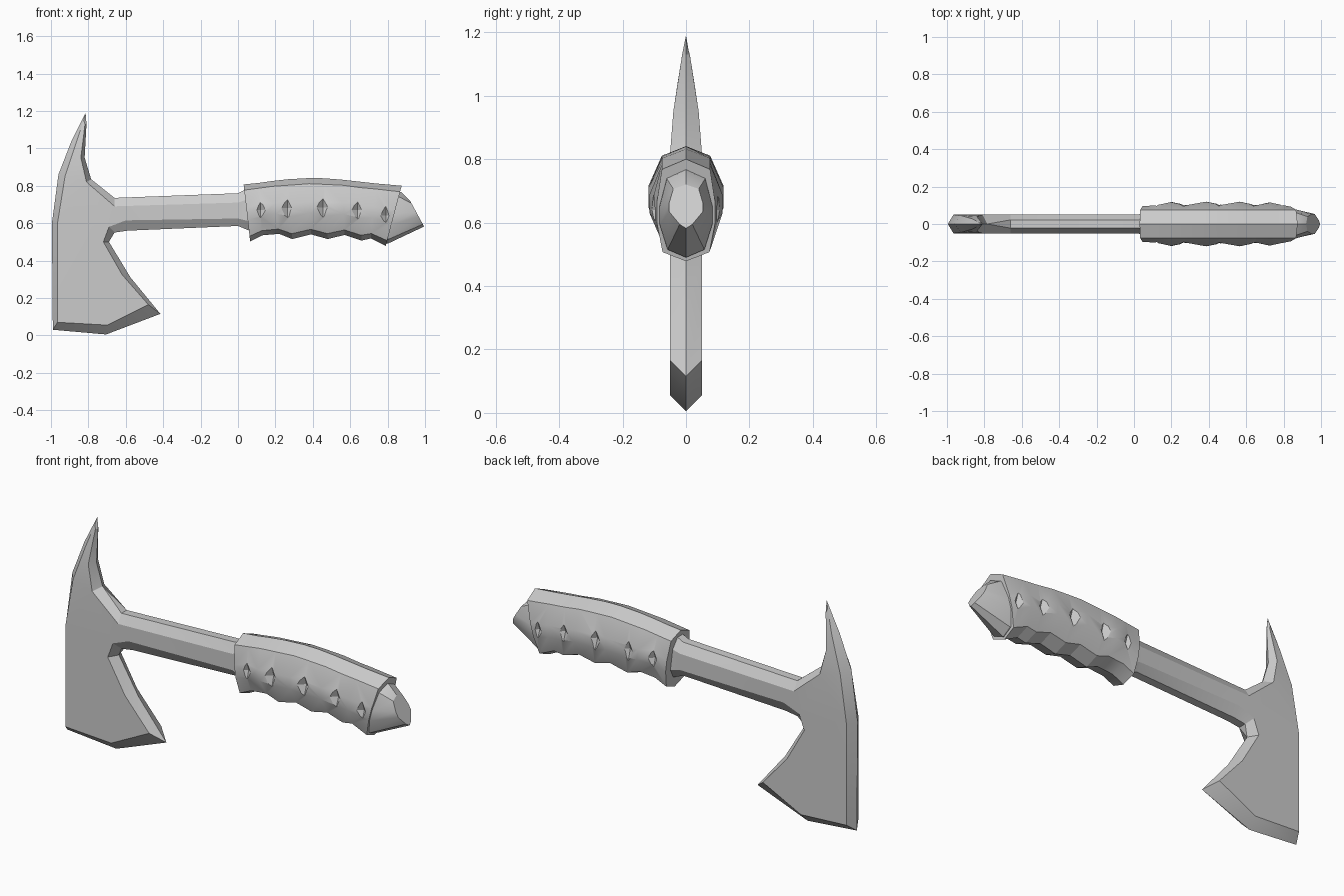
import bpy, bmesh, math
from mathutils import Matrix, Vector

if "Cube" in bpy.data.objects:
    bpy.data.objects.remove(bpy.data.objects["Cube"])


def finish(name, bm, angle=28):
    bmesh.ops.remove_doubles(bm, verts=bm.verts, dist=1e-4)
    bmesh.ops.triangulate(bm, faces=[f for f in bm.faces if len(f.verts) > 4])
    bmesh.ops.recalc_face_normals(bm, faces=bm.faces)
    me = bpy.data.meshes.new(name)
    bm.to_mesh(me)
    bm.free()
    ob = bpy.data.objects.new(name, me)
    bpy.context.collection.objects.link(ob)
    bpy.ops.object.select_all(action='DESELECT')
    ob.select_set(True)
    bpy.context.view_layer.objects.active = ob
    if angle:
        bpy.ops.object.shade_smooth_by_angle(angle=math.radians(angle))
    return ob


def loft(rings):
    """Skin a stack of equal-length rings and cap both ends."""
    bm = bmesh.new()
    vs = [[bm.verts.new(p) for p in r] for r in rings]
    n = len(vs[0])
    for a, b in zip(vs, vs[1:]):
        for i in range(n):
            j = (i + 1) % n
            bm.faces.new((a[i], a[j], b[j], b[i]))
    bm.faces.new(vs[0])
    bm.faces.new(vs[-1][::-1])
    return bm


# Head and shaft: rim x, rim z, face x, face z, face half thickness
outline = [
    (-.815, 1.19, -.825, 1.15, .006), (-.89, 1.04, -.865, 1.03, .028),
    (-.96, .86, -.925, .85, .045), (-.995, .60, -.965, .60, .05),
    (-.99, .03, -.965, .07, .05), (-.705, .005, -.70, .055, .05),
    (-.415, .115, -.48, .165, .05), (-.575, .31, -.62, .325, .05),
    (-.69, .50, -.72, .50, .05), (-.66, .55, -.69, .58, .05),
    (-.59, .56, -.60, .615, .05), (0, .585, 0, .625, .05),
    (.06, .56, .06, .61, .055), (.06, .79, .06, .73, .055),
    (0, .76, 0, .71, .05), (-.66, .735, -.66, .69, .05),
    (-.785, .835, -.81, .82, .05), (-.82, .95, -.84, .95, .04),
    (-.81, 1.13, -.818, 1.13, .012)]


def rim(s):
    # the shaft rim is flattened, the blade and spike rims are sharp
    return [(x, s * (.022 if x > -.67 and z > .5 else 0), z) for x, z, *_ in outline]


def side(s):
    return [(x, s * y, z) for _, _, x, z, y in outline]


finish("axe_head_and_shaft", loft([side(-1), rim(-1), rim(1), side(1)]))


# Grip: ten-sided sections, sheared so the ends slant
def section(xt, xb, top, bot, w, wt, wb):
    h = top - bot
    half = [(0, 0), (wt, .10), (w, .42), (w, .62), (wb, .91), (0, 1)]
    pts = half + [(-y, t) for y, t in half[-2:0:-1]]
    return [(xt + (xb - xt) * t, y, top - h * t) for y, t in pts]


stations = [
    (.03, .065, .807, .503, .095), (.11, .13, .815, .535, .10),
    (.18, .22, .825, .543, .117), (.27, .29, .835, .515, .10),
    (.38, .39, .841, .54, .119), (.46, .48, .84, .515, .102),
    (.56, .57, .832, .537, .119), (.65, .66, .822, .507, .10),
    (.74, .71, .812, .518, .115), (.875, .79, .80, .478, .092)]
grip = finish("grip", loft([section(*s, .076, .074) for s in stations]), None)

# Diamond recesses along both sides of the grip
cut = bmesh.new()
for x, z, h in [(.12, .67, .075), (.265, .68, .085), (.455, .685, .075),
                (.64, .67, .072), (.79, .64, .07)]:
    for s in (-1, 1):
        m = Matrix.Translation((x, s * .112, z)) @ Matrix.Diagonal((.034, .03, h * 1.15, 1))
        v = [cut.verts.new(m @ Vector(p)) for p in
             ((1, 0, 0), (0, 0, 1), (-1, 0, 0), (0, 0, -1), (0, 1, 0), (0, -1, 0))]
        for i in range(4):
            cut.faces.new((v[i], v[(i + 1) % 4], v[4]))
            cut.faces.new((v[(i + 1) % 4], v[i], v[5]))
cutter = finish("diamond_cutter", cut, None)
cutter.hide_render = True
mod = grip.modifiers.new("recesses", 'BOOLEAN')
mod.object = cutter
mod.solver = 'EXACT'
bpy.context.view_layer.objects.active = grip
bpy.ops.object.select_all(action='DESELECT')
grip.select_set(True)
bpy.ops.object.modifier_apply(modifier=mod.name)
bpy.data.objects.remove(cutter)
bpy.ops.object.shade_smooth_by_angle(angle=math.radians(25))

# Pommel: tapering cap on the slanted grip end
finish("pommel", loft([
    section(.83, .77, .775, .495, .085, .062, .06),
    section(.875, .80, .765, .49, .083, .06, .058),
    section(.92, .995, .72, .582, .053, .04, .02)]))
